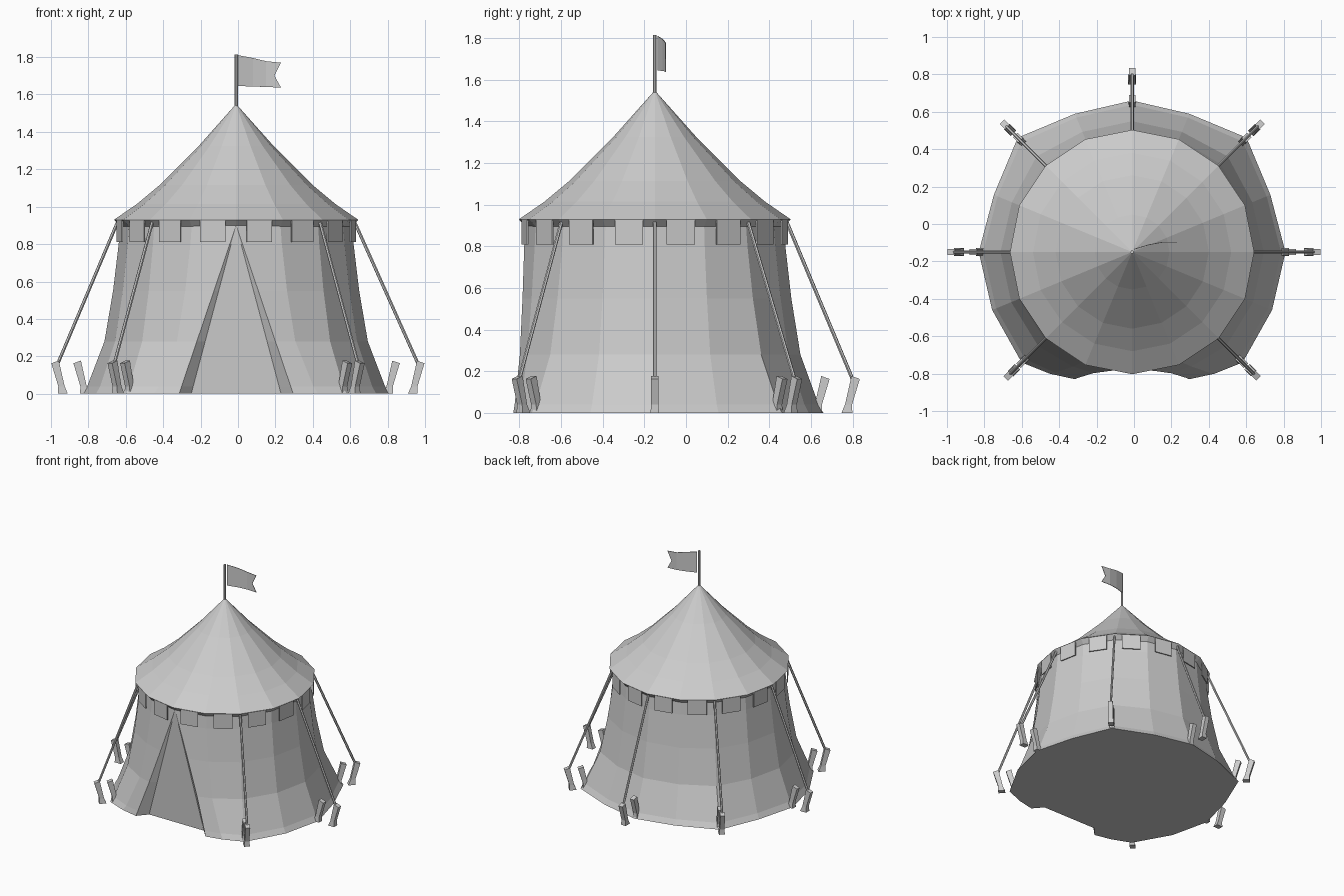
import bpy, bmesh
from math import sin, cos, pi, radians
from mathutils import Vector

if "Cube" in bpy.data.objects:
    bpy.data.objects.remove(bpy.data.objects["Cube"])

CX, CY = -0.01, -0.15      # tent axis
N = 16


def polar(r, deg, z):
    a = radians(deg)
    return Vector((CX + r * cos(a), CY + r * sin(a), z))


def build(name, rings, cap_start=True, cap_end=True, closed=True):
    """Skin a list of equal-length point rings."""
    bm = bmesh.new()
    vs = [[bm.verts.new(p) for p in ring] for ring in rings]
    n = len(rings[0])
    for a, b in zip(vs, vs[1:]):
        for i in range(n if closed else n - 1):
            j = (i + 1) % n
            bm.faces.new((a[i], a[j], b[j], b[i]))
    if cap_start:
        bm.faces.new(vs[0][::-1])
    if cap_end:
        bm.faces.new(vs[-1])
    bmesh.ops.remove_doubles(bm, verts=bm.verts, dist=0.0005)
    if closed:
        bmesh.ops.recalc_face_normals(bm, faces=bm.faces)
    me = bpy.data.meshes.new(name)
    bm.to_mesh(me)
    bm.free()
    ob = bpy.data.objects.new(name, me)
    bpy.context.collection.objects.link(ob)
    return ob


def rod(name, a, b, r, n=6):
    d = (b - a).normalized()
    u = d.orthogonal().normalized()
    v = d.cross(u)
    return build(name, [[p + (u * cos(2 * pi * i / n) + v * sin(2 * pi * i / n)) * r
                         for i in range(n)] for p in (a, b)])


# roof: concave cone with a slanted soffit under the rim
build("roof", [[polar(r, 360 / N * i, z) for i in range(N)] for r, z in
               [(0.62, 0.895), (0.653, 0.93), (0.53, 1.015), (0.41, 1.115),
                (0.2, 1.325), (0.004, 1.545)]])

# valance: one hanging tab per roof side
for k in range(N):
    a, b = polar(0.652, 360 / N * k, 0), polar(0.652, 360 / N * (k + 1), 0)
    inward = (Vector((CX, CY, 0)) - (a + b) / 2).normalized() * 0.008
    p, q = a.lerp(b, 0.23), a.lerp(b, 0.77)
    build("valance_tab", [[v + Vector((0, 0, z)) for v in (p, q, q + inward, p + inward)]
                          for z in (0.81, 0.928)])

# wall: flared skirt with a parted entrance and a recessed door panel
base_r = [0.785, 0.835, 0.81, 0.82, 0.80, 0.865, 0.80, 0.81]   # front to back
base_r += base_r[-2::-1]
rows = []
for z, f in [(0, 1), (0.04, 0.88), (0.28, 0.42), (0.55, 0.19), (0.8, 0.04), (0.9, 0)]:
    t = 1 - z / 0.9
    edge = [(0.24 * t, -0.775 + 0.02 * t), (0.305 * t, -0.775 - 0.055 * f)]
    row = [Vector((CX + x, y, z)) for x, y in edge]
    for i, R in enumerate(base_r):
        shift = 11.5 * f * ((i == 0) - (i == 14))
        row.append(polar(0.62 + (R - 0.62) * f, -67.5 + 22.5 * i + shift, z))
    row += [Vector((CX - x, y, z)) for x, y in reversed(edge)]
    rows.append(row)
build("tent_wall", rows)


# stakes: leaning square pegs with flared feet
def stake(name, r, deg):
    a = radians(deg)
    out, side = Vector((cos(a), sin(a), 0)), Vector((-sin(a), cos(a), 0))
    rings = []
    for dr, z, h, w in [(-0.042, 0, 0.026, 0.021), (-0.034, 0.04, 0.017, 0.017),
                        (0, 0.17, 0.02, 0.017)]:
        c = polar(r + dr, deg, z)
        rings.append([c + out * h * s + side * w * q + Vector((0, 0, -0.007 * s * (z > 0.1)))
                      for s, q in ((1, 1), (-1, 1), (-1, -1), (1, -1))])
    build(name, rings)


# guy ropes with outer stakes, plus hem stakes close to the wall
for deg, r_out, r_in in [(0, 0.987, 0.855), (180, 0.968, 0.85), (90, 0.965, 0.82),
                         (45, 0.965, 0.865), (135, 0.965, 0.865),
                         (-45, 0.935, 0.84), (-135, 0.935, 0.84)]:
    stake("outer_stake", r_out, deg)
    stake("hem_stake", r_in, deg)
    rod("guy_rope", polar(0.635, deg, 0.915), polar(r_out - 0.012, deg, 0.155), 0.009)

# flag pole and swallow-tailed waving flag
rod("flag_pole", Vector((CX, CY, 1.5)), Vector((CX, CY, 1.815)), 0.009, 8)
flag = [(0.0, -0.137, 1.81, 1.725, 1.645), (0.08, -0.113, 1.795, 1.72, 1.643),
        (0.15, -0.10, 1.778, 1.71, 1.64), (0.23, -0.1, 1.77, 1.70, 1.637)]
cols = [[Vector((x, y, z0)), Vector((x - 0.035 * (x > 0.2), y, z1)), Vector((x, y, z2))]
        for x, y, z0, z1, z2 in flag]
flag_ob = build("flag", cols, False, False, closed=False)
mod = flag_ob.modifiers.new("thickness", 'SOLIDIFY')
mod.thickness = 0.004
